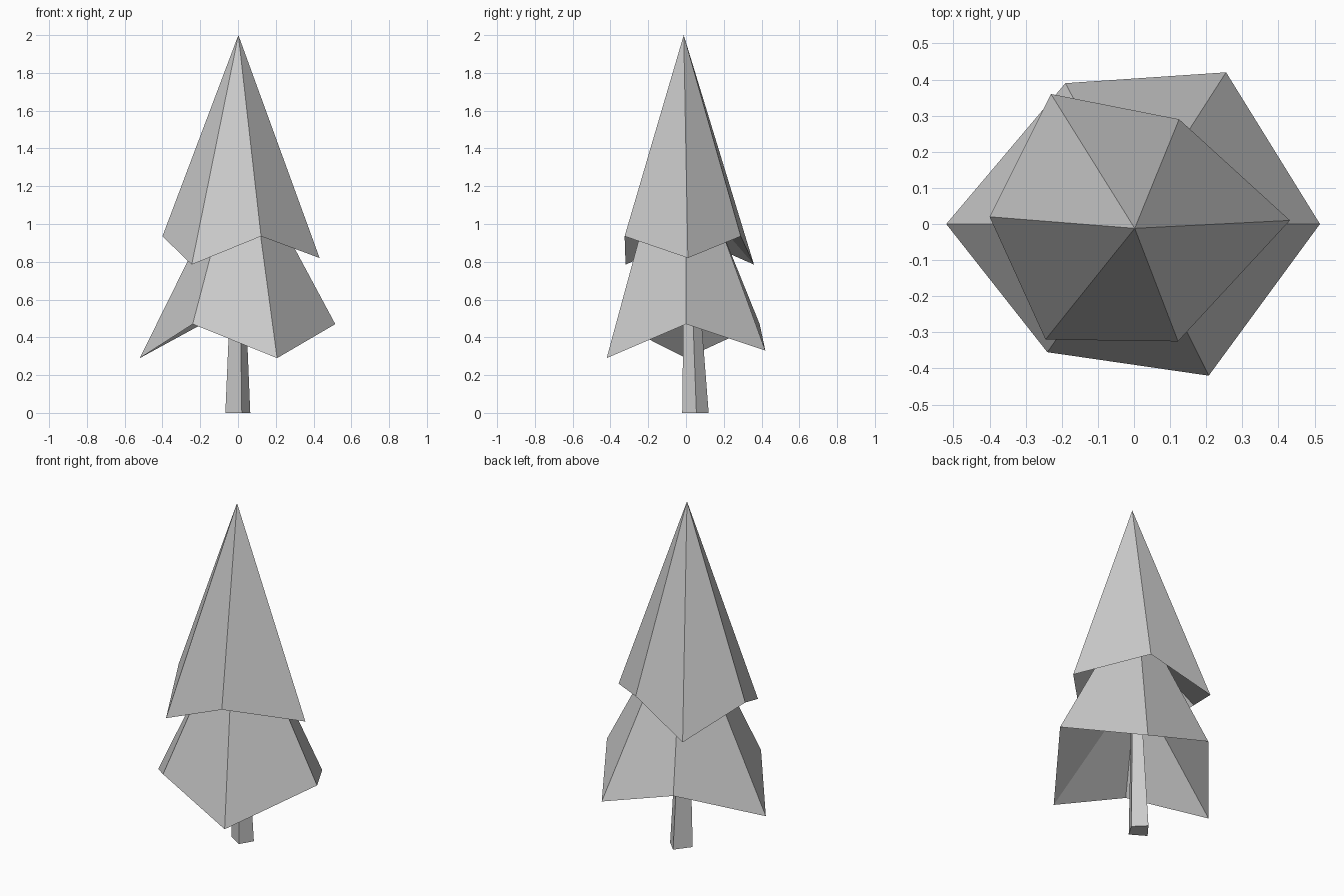
import bpy
import bmesh

cube = bpy.data.objects.get("Cube")
if cube:
    bpy.data.objects.remove(cube, do_unlink=True)

# One plain grey for the whole tree
grey = bpy.data.materials.new("plain_grey")
grey.use_nodes = True
colour = (0.6, 0.6, 0.6, 1)
grey.diffuse_color = colour
grey.node_tree.nodes["Principled BSDF"].inputs["Base Color"].default_value = colour


def skin(name, under_tip, rings, top_tip):
    """Join rings with flat faces, closed by a fan to a point at each end."""
    bm = bmesh.new()
    loops = [[bm.verts.new(p) for p in ring] for ring in rings]
    bottom, top = bm.verts.new(under_tip), bm.verts.new(top_tip)
    n = len(loops[0])
    for i in range(n):
        j = (i + 1) % n
        bm.faces.new((bottom, loops[0][j], loops[0][i]))
        bm.faces.new((loops[-1][i], loops[-1][j], top))
        for low, high in zip(loops, loops[1:]):
            bm.faces.new((low[i], low[j], high[j], high[i]))
    mesh = bpy.data.meshes.new(name)
    bm.to_mesh(mesh)
    bm.free()
    mesh.materials.append(grey)
    obj = bpy.data.objects.new(name, mesh)
    bpy.context.collection.objects.link(obj)


def trunk_ring(scale, y, z):
    """Uneven four-sided cross-section of the trunk."""
    section = [(0.02, -0.07), (0.065, 0.005), (0.0, 0.07), (-0.067, -0.017)]
    return [(px * scale, y + py * scale, z) for px, py in section]


# Tapered, slightly leaning trunk
skin("trunk", (0, 0.05, 0),
     [trunk_ring(1, 0.05, 0), trunk_ring(0.42, 0.02, 0.9)], (0, 0.02, 0.9))

# Lower branches: skirt with a zigzag hem and a hollow underside
hem = [(-0.52, 0, 0.29), (-0.24, -0.355, 0.47), (0.207, -0.42, 0.29),
       (0.515, 0, 0.47), (0.255, 0.42, 0.33), (-0.19, 0.39, 0.47)]
neck = [(-0.12, 0, 1.1), (-0.075, -0.12, 1.1), (0.098, -0.2, 1.1),
        (0.177, 0, 1.1), (0.075, 0.14, 1.1), (-0.055, 0.135, 1.1)]
skin("lower_branches", (0, 0.02, 0.91), [hem, neck], (0, 0, 1.1))

# Upper branches: cone with a zigzag hem and a hollow underside
hem = [(-0.4, 0.02, 0.935), (-0.245, -0.32, 0.785), (0.122, -0.325, 0.935),
       (0.432, 0.01, 0.82), (0.125, 0.29, 0.935), (-0.23, 0.36, 0.785)]
skin("upper_branches", (0, 0, 1.2), [hem], (0.002, -0.012, 2))
